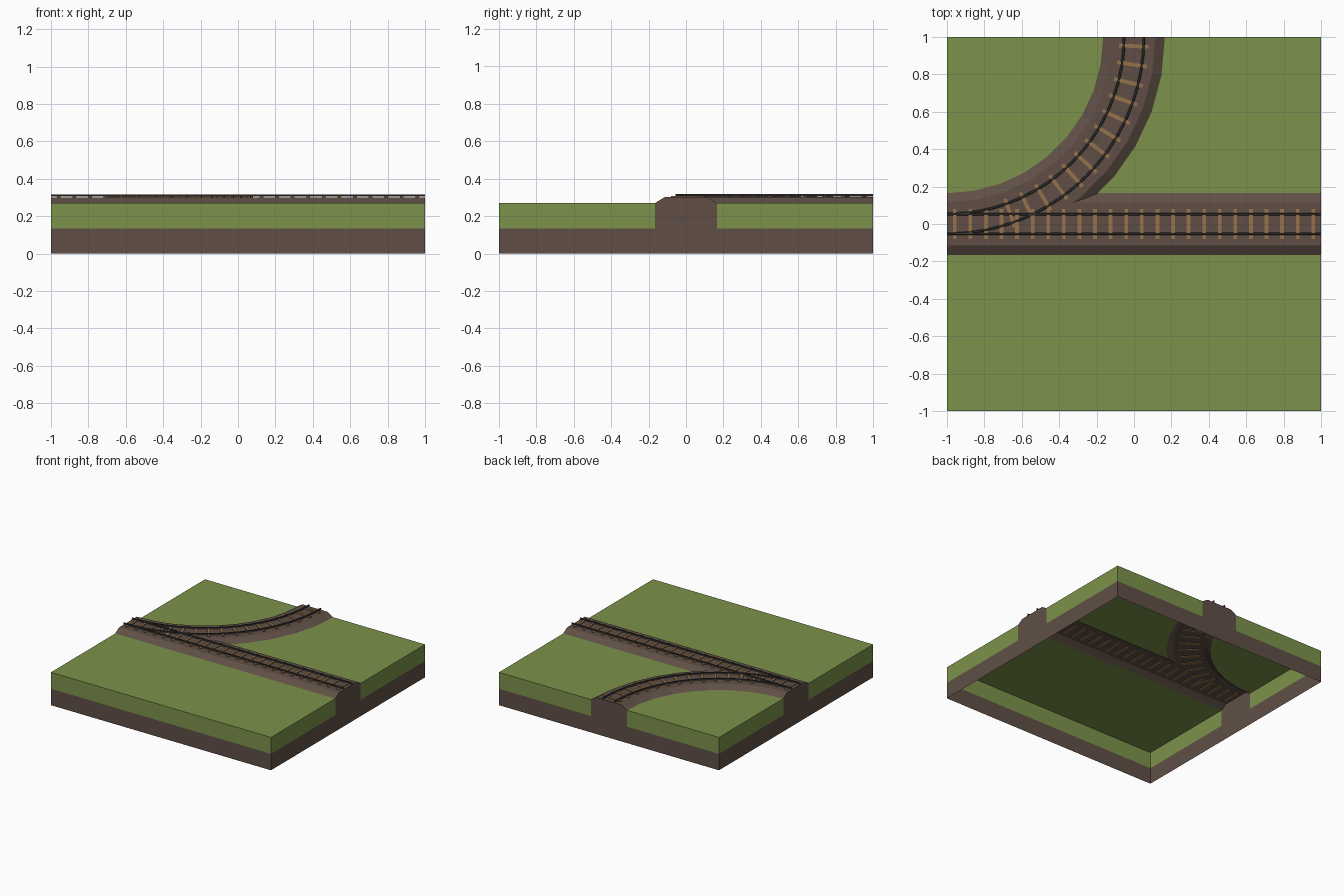
import bpy, bmesh
from math import sin, cos, radians, pi
from mathutils import Matrix, Vector

if "Cube" in bpy.data.objects:
    bpy.data.objects.remove(bpy.data.objects["Cube"])

GRASS_Z, MID_Z, HALF = 0.27, 0.135, 0.165


def material(name, rgb):
    m = bpy.data.materials.new(name)
    m.diffuse_color = (*rgb, 1)
    m.use_nodes = True
    m.node_tree.nodes["Principled BSDF"].inputs["Base Color"].default_value = m.diffuse_color
    return m


GREEN = material("grass", (0.2, 0.29, 0.07))
BROWN = material("earth", (0.115, 0.078, 0.061))
WOOD = material("wood", (0.30, 0.17, 0.07))
STEEL = material("steel", (0.05, 0.045, 0.045))


def finish(name, bm, mat):
    me = bpy.data.meshes.new(name)
    bm.to_mesh(me)
    bm.free()
    me.materials.append(mat)
    ob = bpy.data.objects.new(name, me)
    bpy.context.collection.objects.link(ob)
    return ob


# Track paths: lists of (x, y, sideways x, sideways y)
def straight_path():
    return [(-1, 0, 0, 1), (1, 0, 0, 1)]


def arc_path(n):
    angles = [radians(90 * i / n) for i in range(n, -1, -1)]
    return [(-1 + cos(a), 1 - sin(a), -cos(a), sin(a)) for a in angles]


def sweep(bm, path, profile):
    rings = [[bm.verts.new((x + s * nx, y + s * ny, z)) for s, z in profile]
             for x, y, nx, ny in path]
    n = len(profile)
    for a, b in zip(rings, rings[1:]):
        for i in range(n):
            j = (i + 1) % n
            bm.faces.new((a[i], a[j], b[j], b[i]))
    bm.faces.new(rings[0][::-1])
    bm.faces.new(rings[-1])
    bmesh.ops.recalc_face_normals(bm, faces=bm.faces)


def swept_object(name, path, profile, mat):
    bm = bmesh.new()
    sweep(bm, path, profile)
    return finish(name, bm, mat)


def boolean(ob, other, operation):
    mod = ob.modifiers.new("bool", 'BOOLEAN')
    mod.operation, mod.object, mod.solver = operation, other, 'EXACT'
    bpy.context.view_layer.objects.active = ob
    bpy.ops.object.modifier_apply(modifier=mod.name)
    bpy.data.objects.remove(other)


def drop_faces(ob, test):
    bm = bmesh.new()
    bm.from_mesh(ob.data)
    bm.normal_update()
    bmesh.ops.delete(bm, geom=[f for f in bm.faces if test(f)], context='FACES')
    bm.to_mesh(ob.data)
    bm.free()


# Embankment: two raised beds joined, open underneath
bed = [(-HALF, GRASS_Z), (HALF, GRASS_Z), (0.115, 0.301), (-0.115, 0.301)]
bank = swept_object("embankment", straight_path(), bed, BROWN)
boolean(bank, swept_object("bed_curve", arc_path(9), bed, BROWN), 'UNION')
drop_faces(bank, lambda f: f.normal.z < -0.9)

# Grass top: slab with both track footprints cut away, top skin only
slab = [(-1, 0.2), (1, 0.2), (1, GRASS_Z), (-1, GRASS_Z)]
grass = swept_object("grass_top", straight_path(), slab, GREEN)
foot = [(-HALF, 0.1), (HALF, 0.1), (HALF, 0.4), (-HALF, 0.4)]
for p in (straight_path(), arc_path(9)):
    boolean(grass, swept_object("cutter", p, foot, BROWN), 'DIFFERENCE')
drop_faces(grass, lambda f: f.normal.z < 0.9)


# Side walls: earth below, grass above, earth plugs where a track leaves
def panel(bm, side, u0, u1, z0, z1):
    rot = Matrix.Rotation(side * pi / 2, 3, 'Z')
    bm.faces.new([bm.verts.new(rot @ Vector((u, -1, z)))
                  for u, z in ((u0, z0), (u1, z0), (u1, z1), (u0, z1))])


earth, turf = bmesh.new(), bmesh.new()
for side in range(4):
    panel(earth, side, -1, 1, 0, MID_Z)
    if side == 0:
        panel(turf, side, -1, 1, MID_Z, GRASS_Z)
    else:
        panel(earth, side, -HALF, HALF, MID_Z, GRASS_Z)
        panel(turf, side, -1, -HALF, MID_Z, GRASS_Z)
        panel(turf, side, HALF, 1, MID_Z, GRASS_Z)
finish("earth_walls", earth, BROWN)
finish("grass_walls", turf, GREEN)


# Sleepers
def sleeper(bm, x, y, angle):
    bmesh.ops.create_cube(bm, size=1, matrix=Matrix.Translation((x, y, 0.302))
                          @ Matrix.Rotation(angle, 4, 'Z')
                          @ Matrix.Diagonal((0.02, 0.16, 0.012, 1)))


bm = bmesh.new()
for i in range(24):
    sleeper(bm, -1 + (i + 0.5) / 12, 0, 0)
finish("straight_sleepers", bm, WOOD)
bm = bmesh.new()
for i in range(13):
    a = radians((i + 0.5) * 90 / 16)
    sleeper(bm, -1 + cos(a), 1 - sin(a), pi / 2 - a)
finish("curved_sleepers", bm, WOOD)

# Rails: wide foot, narrow head
for name, path in (("straight_rails", straight_path()), ("curved_rails", arc_path(18))):
    bm = bmesh.new()
    for c in (-0.053, 0.053):
        sweep(bm, path, [(c - 0.007, 0.306), (c + 0.007, 0.306), (c + 0.003, 0.310),
                         (c + 0.004, 0.317), (c - 0.004, 0.317), (c - 0.003, 0.310)])
    finish(name, bm, STEEL)
